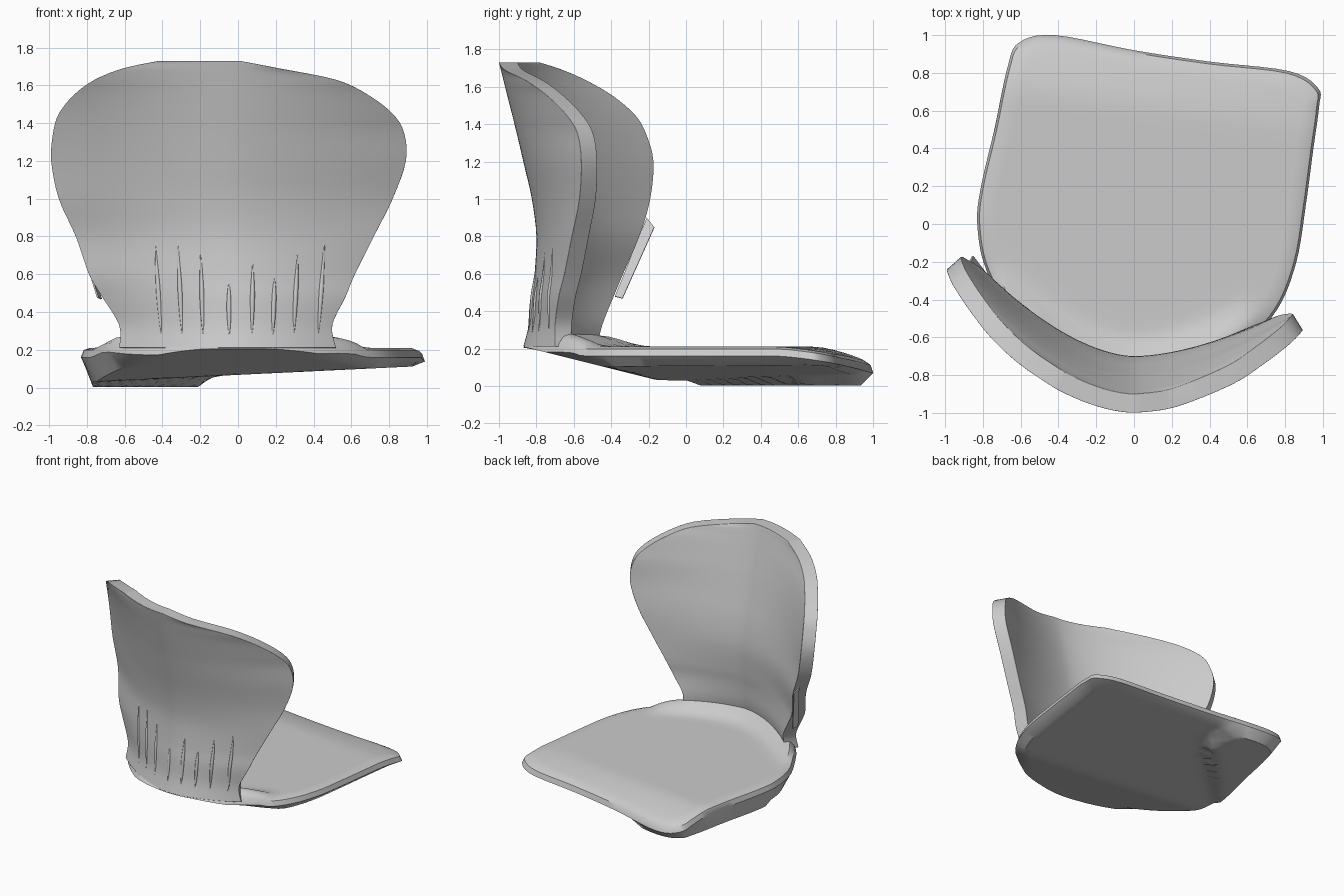
import bpy, bmesh, math
from mathutils import Vector

if "Cube" in bpy.data.objects:
    bpy.data.objects.remove(bpy.data.objects["Cube"])

grey = bpy.data.materials.new("light grey")
grey.use_nodes = True
grey.diffuse_color = (0.6, 0.6, 0.6, 1)
grey.node_tree.nodes["Principled BSDF"].inputs["Base Color"].default_value = (0.6, 0.6, 0.6, 1)


def smooth_path(pts, steps, closed=False):
    """Resample points of any dimension along a Catmull-Rom curve."""
    n = len(pts)
    get = (lambda i: pts[i % n]) if closed else (lambda i: pts[max(0, min(n - 1, i))])
    out = []
    for i in range(n if closed else n - 1):
        a, b, c, d = (get(i + k) for k in (-1, 0, 1, 2))
        for s in range(steps):
            t = s / steps
            out.append([q + t / 2 * (r - p + t * (2 * p - 5 * q + 4 * r - w + t * (3 * (q - r) + w - p)))
                        for p, q, r, w in zip(a, b, c, d)])
    return out if closed else out + [list(pts[-1])]


def make_object(name, bm):
    mesh = bpy.data.meshes.new(name)
    bm.to_mesh(mesh)
    bm.free()
    mesh.materials.append(grey)
    obj = bpy.data.objects.new(name, mesh)
    bpy.context.collection.objects.link(obj)
    return obj


def shade(obj, degrees):
    bpy.ops.object.select_all(action='DESELECT')
    obj.select_set(True)
    bpy.context.view_layer.objects.active = obj
    bpy.ops.object.shade_smooth_by_angle(angle=math.radians(degrees))


def clamp(value):
    return max(0, min(1, value))


# Backrest sections: height, right edge x, left edge x, then y at middle, right edge, left edge
SECTIONS = smooth_path([
    (.21, -.63, .52, -.87, -.55, -.70),
    (.33, -.63, .50, -.84, -.52, -.70),
    (.48, -.72, .57, -.825, -.46, -.68),
    (.60, -.79, .62, -.81, -.41, -.65),
    (.80, -.86, .72, -.80, -.32, -.61),
    (1.0, -.95, .82, -.825, -.26, -.57),
    (1.2, -.99, .89, -.87, -.24, -.56),
    (1.35, -.98, .88, -.905, -.28, -.58),
    (1.45, -.95, .82, -.93, -.34, -.64),
    (1.55, -.87, .69, -.955, -.46, -.74),
    (1.63, -.76, .52, -.975, -.60, -.85),
    (1.69, -.61, .22, -.99, -.74, -.97),
    (1.73, -.42, .01, -1.0, -.87, -1.0)], 4)


def back_point(section, x):
    z, x0, x1, mid, y0, y1 = section
    t, edge = (x / x0, y0) if x < 0 else (x / x1, y1)
    return Vector((x, mid + (edge - mid) * min(t, 1.2) ** 1.75, z))


def inner_point(section, x, thickness):
    """Step level through the shell, square to its outer face."""
    slope = (back_point(section, x + .005) - back_point(section, x - .005)).y / .01
    return back_point(section, x) + Vector((-slope, 1, 0)).normalized() * thickness


# Backrest shell: one closed loop per section, outer face then inner face
bm = bmesh.new()
COLS = 40
loops = []
for s in SECTIONS:
    xs = [s[1] + (s[2] - s[1]) * i / COLS for i in range(COLS + 1)]
    outer = [bm.verts.new(back_point(s, x)) for x in xs]
    inner = [bm.verts.new(inner_point(s, x, .10)) for x in xs]
    loops.append(outer + inner[::-1])
COUNT = 2 * COLS + 2
for low, high in zip(loops, loops[1:]):
    for i in range(COUNT):
        j = (i + 1) % COUNT
        bm.faces.new((low[i], low[j], high[j], high[i]))
for loop in (loops[0], loops[-1]):
    for i in range(COLS):
        bm.faces.new((loop[i], loop[i + 1], loop[-2 - i], loop[-1 - i]))
bmesh.ops.recalc_face_normals(bm, faces=bm.faces)
backrest = make_object("backrest", bm)
bevel = backrest.modifiers.new("soft rim", 'BEVEL')
bevel.width = 0.03
bevel.segments = 3
bevel.limit_method = 'ANGLE'
bevel.angle_limit = math.radians(55)
shade(backrest, 60)

# Seat outline, seen from above
OUTLINE = smooth_path([
    (0, -.87), (.3, -.81), (.58, -.64), (.76, -.45), (.86, -.2), (.91, .1), (.95, .4), (.98, .62),
    (.975, .72), (.82, .81), (.4, .86), (0, .92), (-.42, 1.0), (-.61, .96), (-.67, .83), (-.74, .5),
    (-.81, .2), (-.83, 0), (-.78, -.25), (-.6, -.56), (-.3, -.8)], 5, True)
CENTRE = Vector((.05, .05))


def top_height(x, y):
    z = .21
    front = y + .13 * x
    if front > .6:
        z -= (.10 - .035 * (x + .6)) * ((front - .6) / .35) ** 1.5
    # fillet up against the backrest
    wall = back_point(SECTIONS[2], x).y + .10
    z += .08 * math.exp(-((y - wall) / .09) ** 2) * max(0, 1 - (abs(x + .05) / .72) ** 6)
    return z


def under_height(x, y):
    # tilted base plane with a shallow lower step in the rear right corner
    step = clamp((y - x - .78) / .06) * clamp((-.15 - x) / .06)
    tilted = .03 + .048 * (x + .77)
    base = tilted + (.003 - tilted) * step
    return max(base, .03 - (y + .15) * .25)


def rim_height(x, y):
    return max(top_height(x, y) - .05, min(.03 - (y + .15) * .25, .205))


# Seat pad: rings from the top centre, around the rim, to the underside centre
bm = bmesh.new()


def ring(scale, height):
    verts = []
    for p in OUTLINE:
        q = CENTRE + (Vector(p) - CENTRE) * scale
        verts.append(bm.verts.new((q.x, q.y, height(q.x, q.y))))
    return verts


rings = [ring(k / 18, top_height) for k in range(1, 18)]
rings.append(ring(.985, lambda x, y: max(top_height(x, y) - .012, rim_height(x, y))))
rings.append(ring(1, rim_height))
rings += [ring(.93 * k / 16, under_height) for k in range(16, 0, -1)]
for a, b in zip(rings, rings[1:]):
    for i in range(len(a)):
        j = (i + 1) % len(a)
        bm.faces.new((a[i], b[i], b[j], a[j]))
bm.faces.new(rings[0])
bm.faces.new(rings[-1][::-1])
bmesh.ops.recalc_face_normals(bm, faces=bm.faces)
seat = make_object("seat", bm)
shade(seat, 40)

# Upright folds in the lower back
FOLDS = [(-.44, .84), (-.32, .82), (-.2, .8), (-.05, .6), (.08, .7), (.2, .64), (.32, .8), (.46, .84)]
for n, (x, top) in enumerate(FOLDS):
    span = [s for s in SECTIONS if .25 < s[0] < top]
    data = bpy.data.curves.new("fold", 'CURVE')
    data.dimensions = '3D'
    data.bevel_depth = .012
    data.bevel_resolution = 2
    data.materials.append(grey)
    line = data.splines.new('POLY')
    line.points.add(len(span) - 1)
    for k, s in enumerate(span):
        p = back_point(s, x * (.88 + .15 * s[0]))
        line.points[k].co = (p.x, p.y + .003, p.z, 1)
        line.points[k].radius = .1 + math.sin(math.pi * k / (len(span) - 1))
    bpy.context.collection.objects.link(bpy.data.objects.new(f"back_fold_{n + 1}", data))

# Loose flap along the lower right edge of the backrest
bm = bmesh.new()
corners = [(-.74, -.38, .48), (-.72, -.34, .47), (-.85, -.17, .85), (-.87, -.21, .90)]
bm.faces.new([bm.verts.new(c) for c in corners])
flap = make_object("edge_flap", bm)
flap.modifiers.new("thickness", 'SOLIDIFY').thickness = .008
